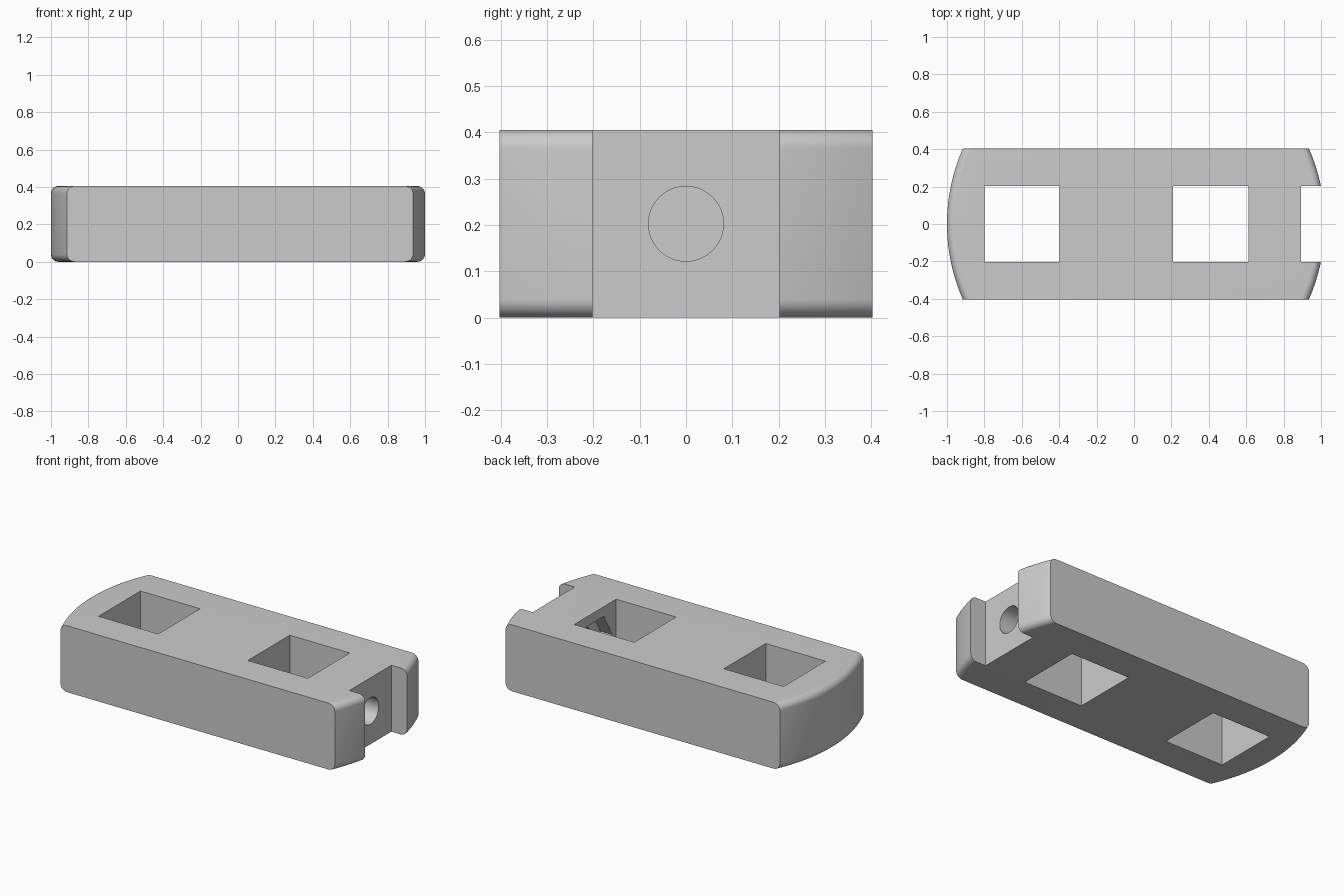
import bpy
import bmesh
import math
from mathutils import Matrix

if "Cube" in bpy.data.objects:
    bpy.data.objects.remove(bpy.data.objects["Cube"], do_unlink=True)

HALF_W, HEIGHT, FILLET, END_R = 0.403, 0.405, 0.04, 1.0
MID_Z = HEIGHT / 2

grey = bpy.data.materials.new("plain grey")
grey.use_nodes = True
colour = (0.6, 0.6, 0.6, 1)
grey.diffuse_color = colour
grey.node_tree.nodes["Principled BSDF"].inputs["Base Color"].default_value = colour


def make_object(name, bm):
    bmesh.ops.recalc_face_normals(bm, faces=bm.faces)
    mesh = bpy.data.meshes.new(name)
    bm.to_mesh(mesh)
    bm.free()
    mesh.materials.append(grey)
    obj = bpy.data.objects.new(name, mesh)
    bpy.context.collection.objects.link(obj)
    return obj


def outline(inset, steps=32):
    """Bar outline with both curved ends pulled in by the inset."""
    r = END_R - inset
    a = math.asin(HALF_W / r)
    angles = [-a + 2 * a * i / steps for i in range(steps + 1)]
    right = [(0.02 + r * math.cos(t), r * math.sin(t)) for t in angles]
    left = [(-r * math.cos(t), -r * math.sin(t)) for t in angles]
    return right + left


# Bar body: stacked outlines give the rounded rims of the curved ends
quarter = [math.pi / 2 * i / 8 for i in range(9)]
low = [(FILLET * (1 - math.sin(t)), FILLET * (1 - math.cos(t))) for t in quarter]
layers = low + [(inset, HEIGHT - z) for inset, z in reversed(low)]
bm = bmesh.new()
rings = [[bm.verts.new((x, y, z)) for x, y in outline(inset)] for inset, z in layers]
for lower, upper in zip(rings, rings[1:]):
    n = len(lower)
    for i in range(n):
        j = (i + 1) % n
        bm.faces.new((lower[i], lower[j], upper[j], upper[i]))
bm.faces.new(rings[0])
bm.faces.new(rings[-1])
body = make_object("bar_body", bm)


def box_cutter(name, x0, x1):
    bm = bmesh.new()
    place = Matrix.Translation(((x0 + x1) / 2, 0, MID_Z)) @ Matrix.Diagonal((x1 - x0, 0.404, 1, 1))
    bmesh.ops.create_cube(bm, size=1, matrix=place)
    return make_object(name, bm)


def prism_cutter(name, sides, radius, x0, x1):
    bm = bmesh.new()
    rings = []
    for x in (x0, x1):
        angles = [2 * math.pi * i / sides for i in range(sides)]
        rings.append([bm.verts.new((x, radius * math.cos(t), MID_Z + radius * math.sin(t)))
                      for t in angles])
        bm.faces.new(rings[-1])
    for i in range(sides):
        j = (i + 1) % sides
        bm.faces.new((rings[0][i], rings[0][j], rings[1][j], rings[1][i]))
    return make_object(name, bm)


# Square pockets, end notch, screw bore and hexagonal nut recess
cutters = [
    box_cutter("left_pocket_cutter", 0.208, 0.613),
    box_cutter("right_pocket_cutter", -0.8, -0.397),
    box_cutter("end_notch_cutter", 0.893, 1.2),
    prism_cutter("nut_recess_cutter", 6, 0.165, 0.5, 0.693),
    prism_cutter("screw_bore_cutter", 48, 0.081, 0.55, 1.0),
]
bpy.context.view_layer.objects.active = body
for cutter in cutters:
    cut = body.modifiers.new(cutter.name, "BOOLEAN")
    cut.operation = "DIFFERENCE"
    cut.solver = "EXACT"
    cut.object = cutter
    bpy.ops.object.modifier_apply(modifier=cut.name)
    bpy.data.objects.remove(cutter, do_unlink=True)

# Smooth the curved ends and bore, keep the corners crisp
bpy.ops.object.select_all(action="DESELECT")
body.select_set(True)
bpy.ops.object.shade_smooth_by_angle(angle=math.radians(25))
